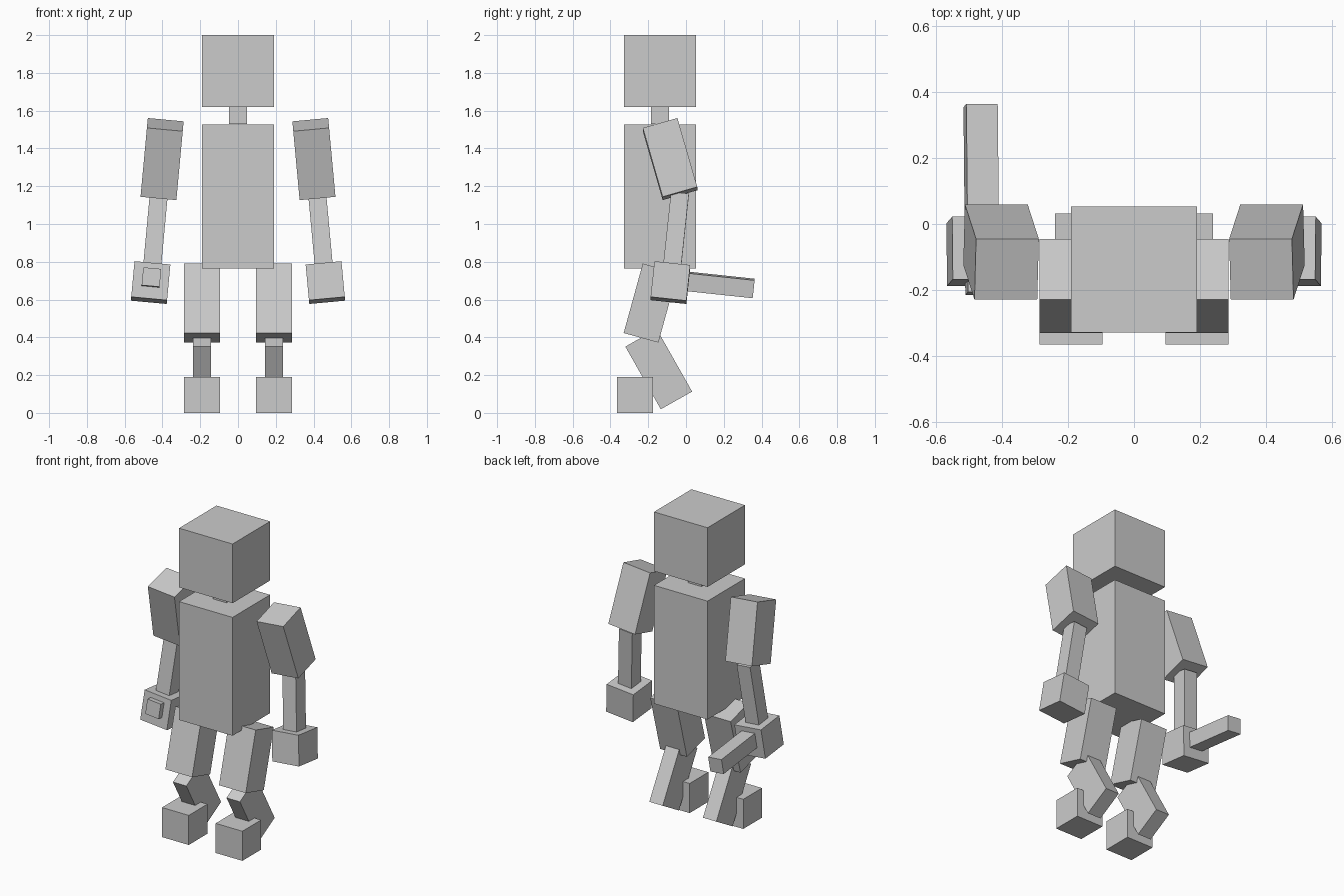
import bpy
from math import radians
from mathutils import Euler, Vector

if "Cube" in bpy.data.objects:
    bpy.data.objects.remove(bpy.data.objects["Cube"])

grey = bpy.data.materials.new("light_grey")
grey.use_nodes = True
colour = (0.6, 0.6, 0.6, 1)
grey.diffuse_color = colour
grey.node_tree.nodes["Principled BSDF"].inputs["Base Color"].default_value = colour

U = 0.381       # block unit
H = U / 2       # half block
Q = U / 4       # quarter block
Y = -0.137      # body line


def block(name, centre, size, rot=(0, 0, 0)):
    bpy.ops.mesh.primitive_cube_add(size=1, location=centre, rotation=rot)
    ob = bpy.context.object
    ob.name = name
    ob.scale = size
    bpy.ops.object.transform_apply(location=False, rotation=False, scale=True)
    ob.data.materials.append(grey)
    return ob


def limb(name, joint, size, pitch, roll=0):
    """Hang a block from a joint; return the joint at its far end."""
    rot = Euler((radians(pitch), radians(roll), 0))
    down = rot.to_matrix() @ Vector((0, 0, -size[2]))
    block(name, joint + down / 2, size, rot)
    return joint + down


# Body and head
block("hips", (0, Y, 0.956), (U, U, U))
block("chest", (0, Y, 0.956 + U), (U, U, U))
block("neck", (0, Y, 1.576), (Q, Q, Q))
block("head", (0, Y, 2 - H), (U, U, U))

for side, s in (("left", 1), ("right", -1)):
    # Arm
    elbow = limb(side + "_upper_arm", Vector((s * 0.385, Y, 1.526)), (H, H, U), 16, -5.3 * s)
    wrist = limb(side + "_forearm", elbow, (Q, Q, U), -6.1, -5.3 * s)
    limb(side + "_hand", wrist, (H, H, H), -6.1, -5.3 * s)
    # Leg
    knee = limb(side + "_thigh", Vector((s * 0.191, Y, 0.765)), (H, H, U), -15.4)
    limb(side + "_shin", knee, (Q, H, U), 29.5)
    block(side + "_foot", (s * 0.191, -0.269, H / 2), (H, H, H))

# Bar held in the right hand
block("held_bar", (-0.461, 0.074, 0.689), (Q, U * 1.5, Q), (radians(-6.1), radians(5.3), 0))
